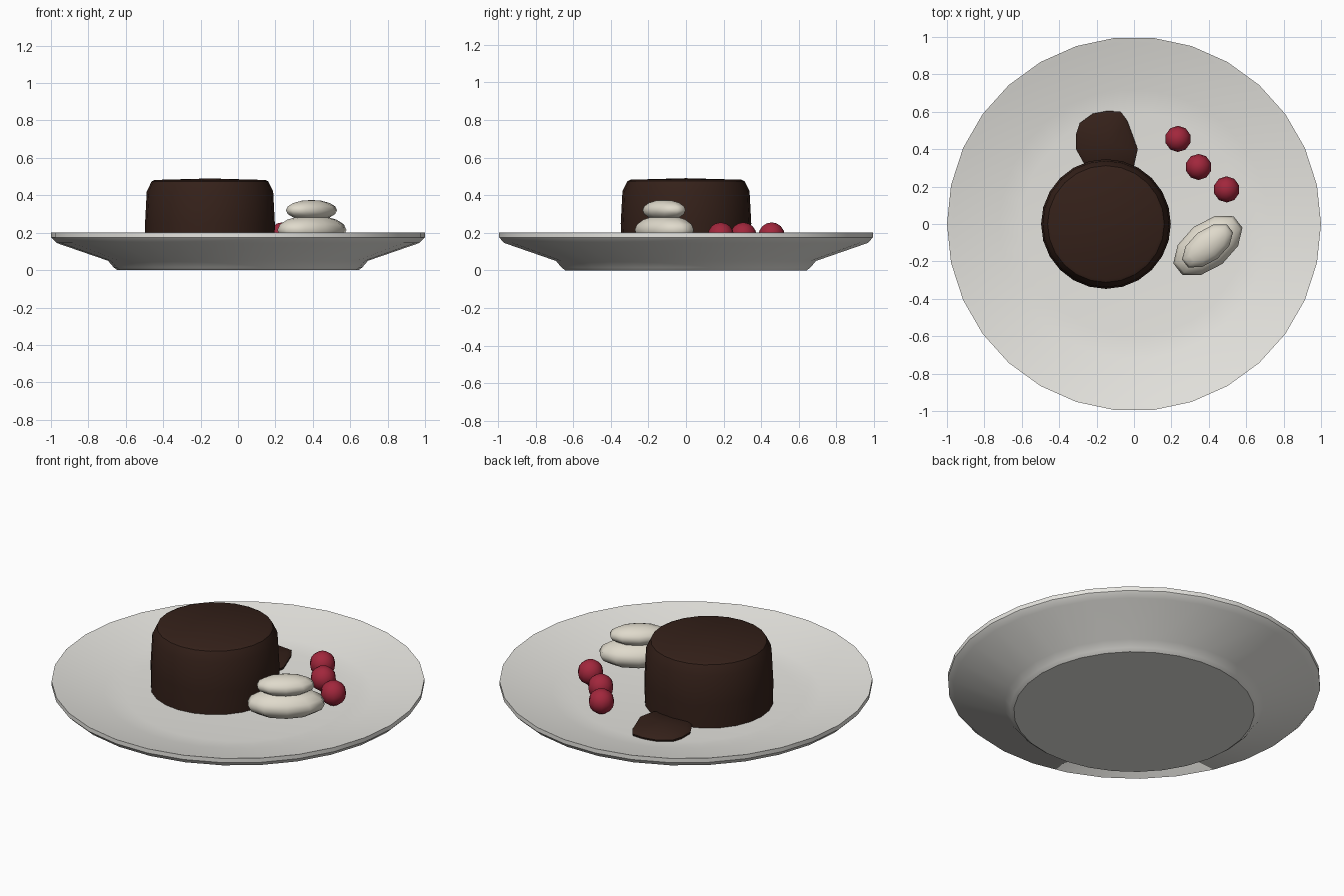
import bpy, bmesh
from math import sin, cos, pi, radians

if "Cube" in bpy.data.objects:
    bpy.data.objects.remove(bpy.data.objects["Cube"])


def material(name, rgb):
    m = bpy.data.materials.new(name)
    m.diffuse_color = (*rgb, 1)
    m.use_nodes = True
    m.node_tree.nodes["Principled BSDF"].inputs["Base Color"].default_value = m.diffuse_color
    return m


CERAMIC = material("ceramic", (0.80, 0.79, 0.75))
CHOCOLATE = material("chocolate", (0.035, 0.015, 0.010))
CREAM = material("cream", (0.74, 0.70, 0.60))
BERRY = material("berry", (0.36, 0.02, 0.045))


def finish(bm, name, mat, loc=(0, 0, 0), rot=0, angle=35):
    bmesh.ops.recalc_face_normals(bm, faces=bm.faces)
    me = bpy.data.meshes.new(name)
    bm.to_mesh(me)
    bm.free()
    ob = bpy.data.objects.new(name, me)
    bpy.context.collection.objects.link(ob)
    ob.location, ob.rotation_euler.z = loc, rot
    me.materials.append(mat)
    bpy.ops.object.select_all(action='DESELECT')
    ob.select_set(True)
    bpy.context.view_layer.objects.active = ob
    bpy.ops.object.shade_smooth_by_angle(angle=radians(angle))
    return ob


def stack(rings, bottom, top):
    """Skin a list of closed rings, closed by a pole at each end."""
    bm = bmesh.new()
    loops = [[bm.verts.new(p) for p in r] for r in rings]
    n = len(loops[0])
    for a, b in zip(loops, loops[1:]):
        for i in range(n):
            bm.faces.new((a[i], a[(i + 1) % n], b[(i + 1) % n], b[i]))
    for loop, pole in ((loops[0], bottom), (loops[-1], top)):
        v = bm.verts.new(pole)
        for i in range(n):
            bm.faces.new((v, loop[i], loop[(i + 1) % n]))
    return bm


def lathe(profile, sides, z0, z1):
    rings = [[(r * cos(2 * pi * i / sides), r * sin(2 * pi * i / sides), z)
              for i in range(sides)] for r, z in profile]
    return stack(rings, (0, 0, z0), (0, 0, z1))


def ellipsoid(name, mat, loc, size, rot, segments, rings):
    bm = bmesh.new()
    bmesh.ops.create_uvsphere(bm, u_segments=segments, v_segments=rings, radius=1)
    bmesh.ops.scale(bm, vec=size, verts=bm.verts)
    return finish(bm, name, mat, loc, rot, 60)


# plate: foot, flared underside, thin rim, shallow well
finish(lathe([(0.645, 0), (0.665, 0.015), (0.695, 0.05), (0.97, 0.145),
              (1.0, 0.175), (1.0, 0.2), (0.97, 0.193), (0.72, 0.128),
              (0.6, 0.115)], 30, 0, 0.113), "plate", CERAMIC)

# chocolate cake with a rounded-off top edge
finish(lathe([(0.345, 0.113), (0.347, 0.25), (0.338, 0.42), (0.312, 0.474),
              (0.295, 0.482)], 24, 0.113, 0.49), "cake", CHOCOLATE, (-0.15, 0, 0))

# sauce puddle running out from under the cake
outline = [(0.02, 0.40), (-0.035, 0.55), (-0.07, 0.60), (-0.14, 0.605),
           (-0.22, 0.59), (-0.29, 0.54), (-0.31, 0.48), (-0.31, 0.40),
           (-0.26, 0.31), (-0.14, 0.27), (0.0, 0.31)]
cx, cy = -0.14, 0.43
finish(stack([[(cx + (x - cx) * s, cy + (y - cy) * s, z) for x, y in outline]
              for s, z in ((0.97, 0.112), (1, 0.128), (0.85, 0.145))],
             (cx, cy, 0.112), (cx, cy, 0.152)), "sauce_puddle", CHOCOLATE)

# two-layer scoop of cream
ellipsoid("cream_lower", CREAM, (0.395, -0.115, 0.215), (0.215, 0.125, 0.078),
          radians(38), 10, 8)
ellipsoid("cream_upper", CREAM, (0.393, -0.117, 0.32), (0.16, 0.087, 0.055),
          radians(38), 10, 8)

# berries
for i, (x, y) in enumerate([(0.235, 0.455), (0.345, 0.305), (0.495, 0.185)]):
    ellipsoid(f"berry_{i + 1}", BERRY, (x, y, 0.185), (0.07, 0.07, 0.07), 0, 10, 8)
